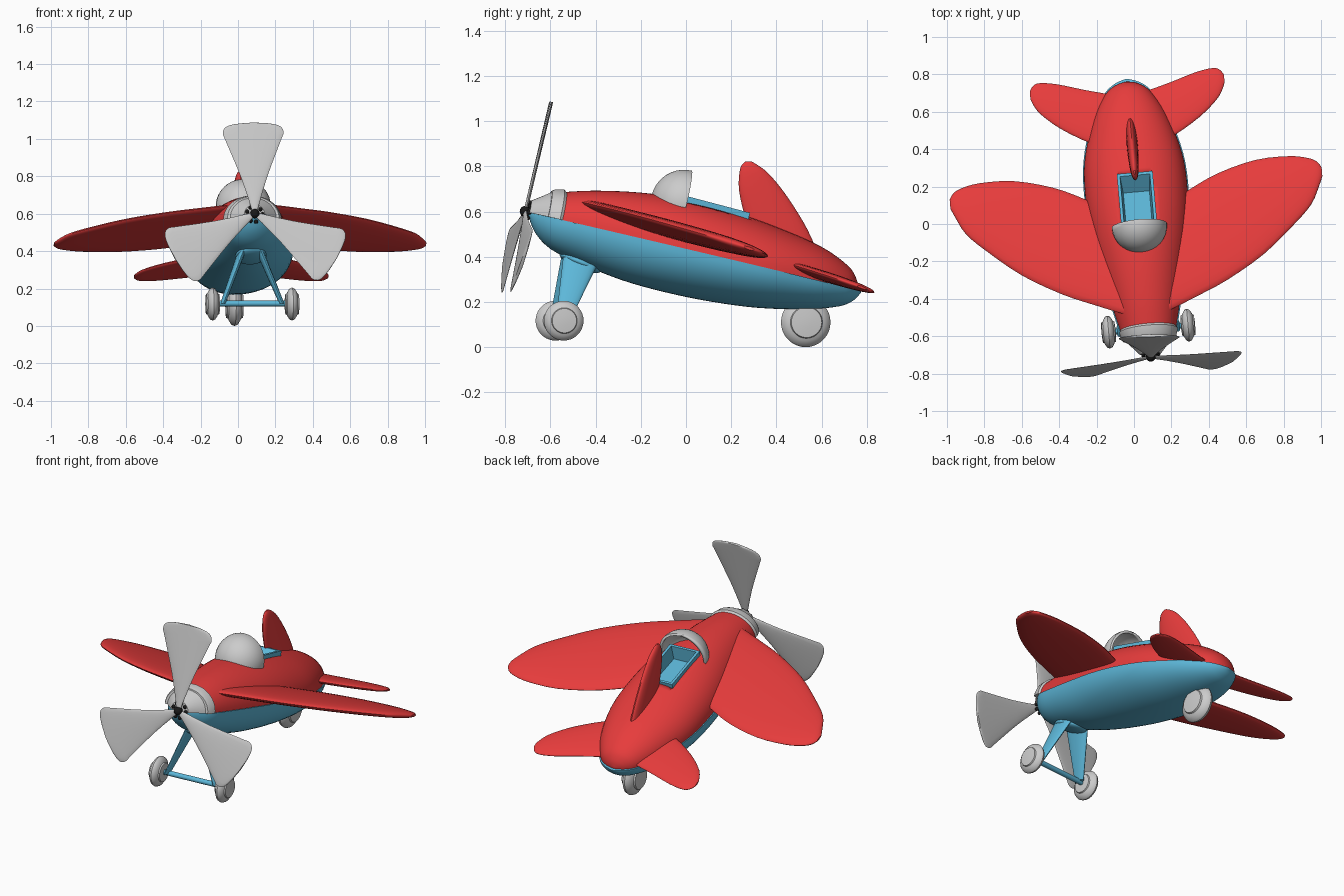
import bpy, bmesh
from math import pi, sin, cos, radians
from mathutils import Vector, Matrix

if "Cube" in bpy.data.objects:
    bpy.data.objects.remove(bpy.data.objects["Cube"])

# Frames: yaw only (upright parts) and yaw + pitch (body parts)
YAW = Matrix.Translation((0.025, 0.03, 0)) @ Matrix.Rotation(radians(5), 4, 'Z')
BODY = (Matrix.Translation((0.025, 0.03, 0.4225)) @ Matrix.Rotation(radians(5), 4, 'Z')
        @ Matrix.Rotation(radians(-13.3), 4, 'X'))


def material(name, rgb):
    m = bpy.data.materials.new(name)
    m.diffuse_color = (*rgb, 1)
    m.use_nodes = True
    m.node_tree.nodes["Principled BSDF"].inputs["Base Color"].default_value = m.diffuse_color
    return m


RED = material("red", (0.8, 0.045, 0.045))
BLUE = material("blue", (0.11, 0.48, 0.7))
BLACK = material("black", (0.01, 0.01, 0.01))


def finish(name, bm, mat, frame, mirror=False):
    bmesh.ops.recalc_face_normals(bm, faces=bm.faces)
    me = bpy.data.meshes.new(name)
    bm.to_mesh(me)
    bm.free()
    ob = bpy.data.objects.new(name, me)
    bpy.context.collection.objects.link(ob)
    ob.matrix_world = frame
    if mat:
        me.materials.append(mat)
    bpy.ops.object.select_all(action='DESELECT')
    ob.select_set(True)
    bpy.context.view_layer.objects.active = ob
    bpy.ops.object.shade_smooth_by_angle(angle=radians(40))
    if mirror:
        ob.modifiers.new("mirror", 'MIRROR')
    return ob


def loft(name, rings, mat, frame, mirror=False):
    bm = bmesh.new()
    vs = [[bm.verts.new(p) for p in r] for r in rings]
    n = len(vs[0])
    for a, b in zip(vs, vs[1:]):
        for i in range(n):
            j = (i + 1) % n
            bm.faces.new((a[i], a[j], b[j], b[i]))
    bm.faces.new(vs[0])
    bm.faces.new(vs[-1])
    return finish(name, bm, mat, frame, mirror)


def ellipse(c, a, b, n=28, turn=2 * pi):
    c, a, b = Vector(c), Vector(a), Vector(b)
    count = n if turn > 4 else n + 1
    return [c + a * cos(turn * i / n) + b * sin(turn * i / n) for i in range(count)]


def dense(rows, n=4):
    """Smooth in-between rows (Catmull-Rom)."""
    out = []
    for i in range(len(rows) - 1):
        p = [Vector(rows[max(0, min(len(rows) - 1, k))]) for k in range(i - 1, i + 3)]
        for s in range(n):
            t = s / n
            out.append(0.5 * (2 * p[1] + (p[2] - p[0]) * t + (2 * p[0] - 5 * p[1] + 4 * p[2] - p[3]) * t * t
                              + (3 * p[1] - p[0] - 3 * p[2] + p[3]) * t ** 3))
    return out + [Vector(rows[-1])]


def half_shell(name, rows, side, mat, n=4):
    rings = [ellipse((0, v, 0), (max(w, .004), 0, 0), (0, 0, side * max(h, .003)), 28, pi)
             for v, w, h in dense(rows, n)]
    return loft(name, rings, mat, BODY)


# Fuselage shells: (along, half width, height)
upper = half_shell("upper_fuselage", [
    (-.615, .148, .126), (-.48, .18, .164), (-.28, .222, .202), (-.08, .258, .219), (.124, .274, .214),
    (.335, .262, .192), (.55, .2, .153), (.685, .125, .098), (.735, .065, .05), (.752, .01, .008)], 1, RED)
half_shell("lower_fuselage", [
    (-.75, .02, .01), (-.70, .085, .08), (-.615, .15, .135), (-.48, .186, .165), (-.28, .228, .195),
    (-.08, .264, .203), (.124, .28, .197), (.335, .268, .176), (.55, .208, .132), (.69, .13, .085),
    (.745, .07, .045), (.768, .01, .006)], -1, BLUE)

# Nose cone and collar
half_shell("nose_cone", [(-.75, .055, .055), (-.67, .125, .112)], 1, None, 1)
half_shell("nose_collar", [(-.672, .138, .118), (-.66, .146, .126), (-.62, .157, .136), (-.608, .15, .128)], 1, None, 1)


# Wings and tailplane: (span, leading edge, trailing edge, half thickness)
def wing(name, rows, height):
    rings = []
    for u, le, te, th in dense(rows, 3):
        a, b = Vector((u, le, height(u, le))), Vector((u, te, height(u, te)))
        rings.append(ellipse((a + b) / 2, (b - a) / 2, (0, 0, th)))
    loft(name, rings, RED, BODY, True)


wing("wings", [(.1, -.55, .02, .035), (.277, -.475, .12, .035), (.444, -.40, .20, .034), (.65, -.275, .255, .032),
               (.83, -.12, .259, .028), (.927, -.02, .24, .022), (.975, .075, .215, .016), (.998, .13, .18, .006)],
     lambda u, v: .05 - .085 * v + .015 * u)
wing("tailplane", [(.06, .36, .68, .022), (.222, .425, .725, .022), (.371, .518, .772, .02), (.463, .60, .787, .016),
                   (.50, .65, .775, .012), (.521, .70, .745, .005)],
     lambda u, v: .038 - .11 * (v - .453))

# Tail fin: (height, front, rear, half thickness)
loft("tail_fin", [ellipse((0, (a + b) / 2 - .03, z), (0, (b - a) / 2, 0), (t, 0, 0)) for z, a, b, t in dense([
    (.42, .34, .585, .03), (.52, .28, .54, .03), (.61, .253, .487, .028), (.70, .235, .425, .025),
    (.77, .237, .365, .02), (.805, .247, .32, .013), (.822, .265, .29, .005)], 3)], RED, YAW)


# Cockpit tub set into a cut opening
def rect(w, v0, v1, z0, z1):
    return [(-w, v0, z0), (w, v0, z0), (w, v1, z1), (-w, v1, z1)]


cutter = loft("cockpit_cutter", [rect(.09, -.115, .195, .07, .07), rect(.09, -.115, .195, .4, .4)], None, BODY)
cutter.hide_render = True
cutter.display_type = 'WIRE'
cut = upper.modifiers.new("opening", 'BOOLEAN')
cut.object = cutter
cut.operation = 'DIFFERENCE'
loft("cockpit_tub", [rect(.094, -.12, .2, .15, .15), rect(.096, -.12, .2, .232, .224),
                     rect(.08, -.105, .185, .232, .224), rect(.062, -.09, .05, .09, .09)], BLUE, BODY)

# Windshield: hollow quarter dome
bm = bmesh.new()
bmesh.ops.create_uvsphere(bm, u_segments=32, v_segments=20, radius=.148)
for no in ((0, 1, 0), (0, 0, -1)):
    bmesh.ops.bisect_plane(bm, geom=bm.verts[:] + bm.edges[:] + bm.faces[:], plane_co=(0, 0, -.06 if no[2] else 0),
                           plane_no=no, clear_outer=True)
shield = finish("windshield", bm, None, BODY @ Matrix.Translation((0, -.087, .2)))
shell = shield.modifiers.new("thickness", 'SOLIDIFY')
shell.thickness = .014

# Propeller blades, hub and engine bolts
HUB = BODY @ Matrix.Translation((0, -.765, .002))
blade = dense([(.01, .012), (.2, .07), (.40, .147), (.44, .162), (.468, .155), (.485, .13), (.495, .08), (.499, .01)], 3)
for k in range(3):
    loft(f"propeller_blade_{k + 1}", [ellipse((0, 0, r), (w, -.06 * w, 0), (0, .008, 0), 20) for r, w in blade],
         None, HUB @ Matrix.Rotation(2 * pi * k / 3, 4, 'Y'))
bm = bmesh.new()
bmesh.ops.create_uvsphere(bm, u_segments=20, v_segments=12, radius=.025)
finish("propeller_hub", bm, BLACK, HUB)
bm = bmesh.new()
for k in range(9):
    a = 2 * pi * k / 9
    bmesh.ops.create_uvsphere(bm, u_segments=10, v_segments=8, radius=.011,
                              matrix=Matrix.Translation((.042 * cos(a), .013, .042 * sin(a))))
finish("engine_bolts", bm, BLACK, HUB)

# Wheels: turned profile (offset, radius)
WHEEL = [(-.038, .02), (-.035, .054), (-.028, .057), (-.024, .066), (-.013, .083), (0, .088)]
WHEEL += [(-x, r) for x, r in WHEEL[-2::-1]]


def wheel(name, x, y, z, s, mirror):
    loft(name, [ellipse((x + o * s, y, z), (0, r * s, 0), (0, 0, r * s), 36) for o, r in WHEEL], None, YAW, mirror)


wheel("front_wheels", .213, -.592, .117, 1, True)
wheel("rear_wheel", 0, .502, .11, 1.25, False)

# Front landing gear: tapered legs, axle and mounting pad
loft("front_legs", [ellipse((.048, -.495, .40), (0, .085, 0), (.02, 0, 0), 20),
                    ellipse((.158, -.59, .12), (0, .032, 0), (.014, 0, 0), 20)], BLUE, YAW, True)
loft("front_axle", [ellipse((x, -.592, .12), (0, .015, 0), (0, 0, .015), 16) for x in (-.21, .21)], BLUE, YAW)
bm = bmesh.new()
bmesh.ops.create_uvsphere(bm, u_segments=28, v_segments=14, radius=1)
finish("leg_mount", bm, BLUE, YAW @ Matrix.Translation((0, -.50, .375)) @ Matrix.Rotation(radians(-23), 4, 'X')
       @ Matrix.Diagonal((.085, .1, .028, 1)))
